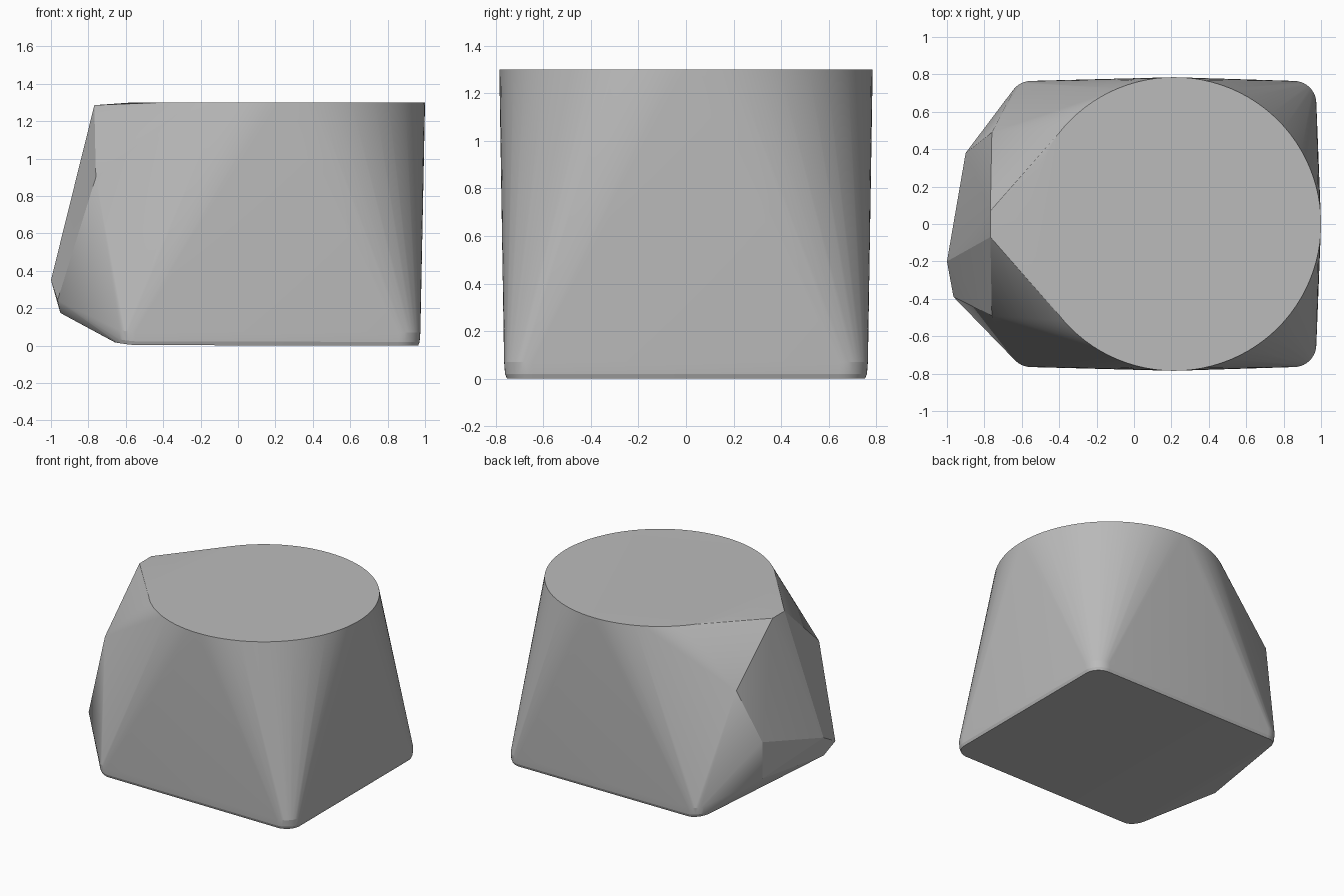
import bpy
import bmesh
from math import cos, sin, pi

cube = bpy.data.objects.get("Cube")
if cube:
    bpy.data.objects.remove(cube, do_unlink=True)

# Plain grey surface
grey = bpy.data.materials.new("plain_grey")
grey.use_nodes = True
colour = (0.5, 0.5, 0.5, 1)
grey.diffuse_color = colour
grey.node_tree.nodes["Principled BSDF"].inputs["Base Color"].default_value = colour


def arc(cx, cy, r, start, sweep, steps):
    """Points along a circular arc in plan."""
    return [(cx + r * cos(start + sweep * i / steps),
             cy + r * sin(start + sweep * i / steps)) for i in range(steps + 1)]


def base_outline(inset):
    """Rounded rectangle with four soft corners."""
    r = 0.12
    corners = [(0.855, 0.645, 0), (-0.55, 0.645, pi / 2),
               (-0.55, -0.645, pi), (0.855, -0.645, 1.5 * pi)]
    return [p for x, y, a in corners for p in arc(x, y, r - inset, a, pi / 2, 10)]


points = []

# Round top rim
points += [(x, y, 1.3) for x, y in arc(0.215, 0, 0.785, 0, 2 * pi, 96)[:-1]]

# Base with a softened lower edge, lifting slightly toward the chipped side
for inset, z in ((0.012, 0), (0.004, 0.02), (0, 0.07)):
    for x, y in base_outline(inset):
        lift = 0.5 * max(0, -0.47 - x) ** 2
        points.append((x, y, z + lift))

# Chipped side: mirrored points at the top and upper shoulder
for side in (-1, 1):
    points += [(-0.768, side * 0.07, 1.286), (-0.76, side * 0.49, 0.9)]

# Chipped side: uneven lower corners
points += [(-0.9, 0.38, 0.51), (-0.9, 0.38, 0.237), (-1.0, -0.2, 0.35),
           (-0.965, -0.39, 0.242), (-0.95, -0.275, 0.175)]

# Wrap all outlines in one convex skin
bm = bmesh.new()
for p in points:
    bm.verts.new(p)
hull = bmesh.ops.convex_hull(bm, input=bm.verts[:])
loose = [v for v in bm.verts if not v.link_faces]
bmesh.ops.delete(bm, geom=loose, context="VERTS")
bmesh.ops.dissolve_limit(bm, angle_limit=0.002, verts=bm.verts[:], edges=bm.edges[:])
bmesh.ops.recalc_face_normals(bm, faces=bm.faces[:])
mesh = bpy.data.meshes.new("chipped_block")
bm.to_mesh(mesh)
bm.free()
mesh.materials.append(grey)
block = bpy.data.objects.new("chipped_block", mesh)
bpy.context.collection.objects.link(block)

# Soft cones, crisp facets
bpy.ops.object.select_all(action="DESELECT")
block.select_set(True)
bpy.context.view_layer.objects.active = block
bpy.ops.object.shade_smooth_by_angle(angle=pi / 15)
